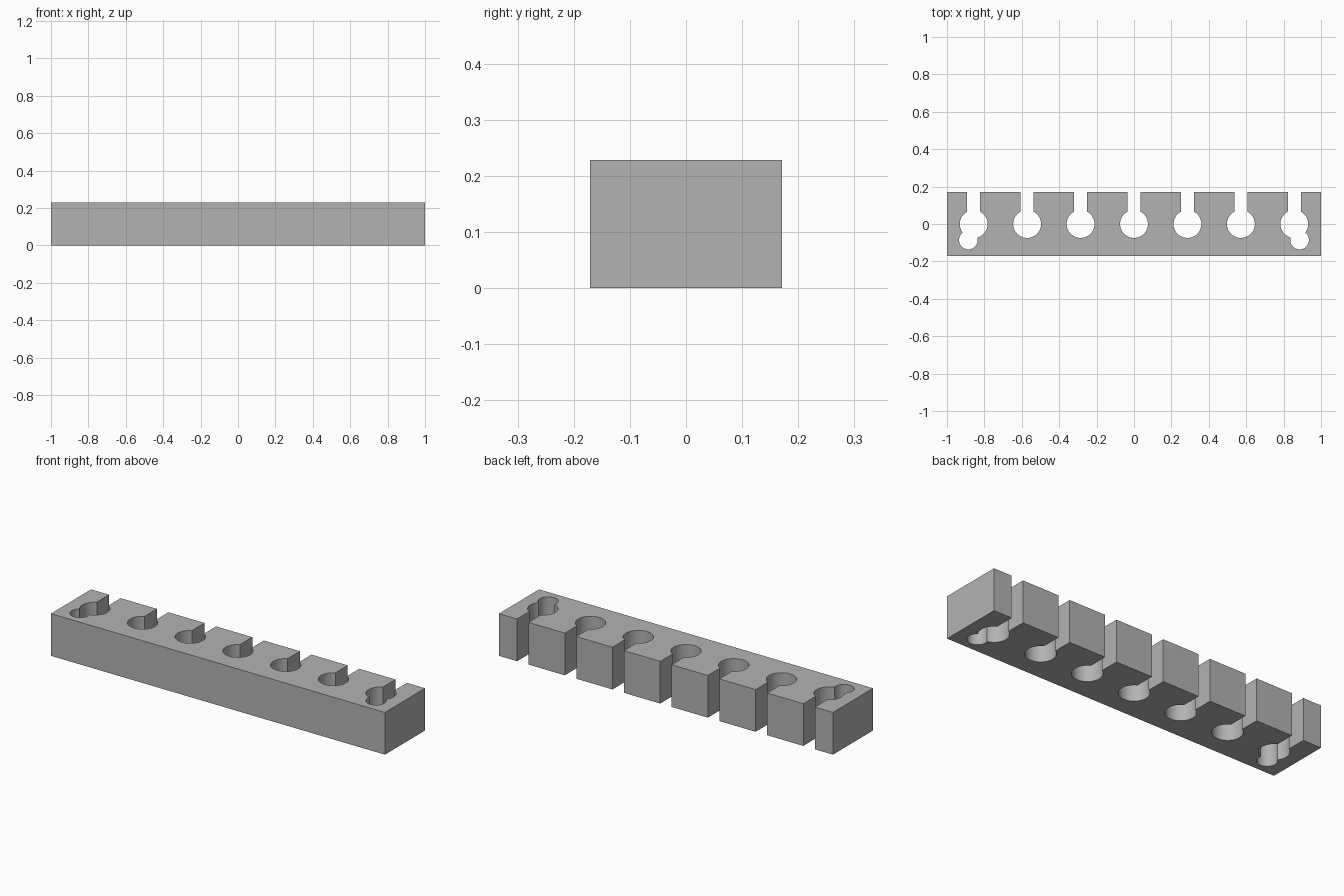
import bpy
import bmesh
from math import acos, atan2, cos, sin, pi, hypot, radians

cube = bpy.data.objects.get("Cube")
if cube:
    bpy.data.objects.remove(cube, do_unlink=True)

LENGTH, DEPTH, HEIGHT = 2.0, 0.343, 0.2286
PITCH = LENGTH / 7
HOLE_R, SLOT_HALF = 0.0745, 0.0345
POCKET_R, POCKET_DX, POCKET_DY = 0.05, 0.0286, -0.0857


def arc(cx, cy, r, start, end):
    """Points along an arc, both ends included."""
    n = max(4, int(abs(end - start) / radians(6)))
    steps = [start + (end - start) * i / n for i in range(n + 1)]
    return [(cx + r * cos(a), cy + r * sin(a)) for a in steps]


def keyhole(cx, side):
    """Slot and round hole; side adds a small pocket leaning outwards."""
    mouth = acos(SLOT_HALF / HOLE_R)
    first, last = mouth, -pi - mouth
    if side == 0:
        path = arc(cx, 0, HOLE_R, first, last)
    else:
        dx = side * POCKET_DX
        dist = hypot(dx, POCKET_DY)
        aim = atan2(POCKET_DY, dx)
        h = acos((HOLE_R**2 + dist**2 - POCKET_R**2) / (2 * HOLE_R * dist))
        g = pi - acos((POCKET_R**2 + dist**2 - HOLE_R**2) / (2 * POCKET_R * dist))
        path = arc(cx, 0, HOLE_R, first, aim + h)
        path += arc(cx + dx, POCKET_DY, POCKET_R, aim + g, aim - g)[1:-1]
        path += arc(cx, 0, HOLE_R, aim - h, last)
    return [(cx + SLOT_HALF, DEPTH / 2)] + path + [(cx - SLOT_HALF, DEPTH / 2)]


# Outline of the bar, with the keyholes along its back edge
x, y = LENGTH / 2, DEPTH / 2
outline = [(-x, y), (-x, -y), (x, -y), (x, y)]
for i in range(3, -4, -1):
    outline += keyhole(i * PITCH, (i == 3) - (i == -3))

# Extrude the outline into a solid
bm = bmesh.new()
base = bm.faces.new([bm.verts.new((px, py, 0)) for px, py in outline])
top = bmesh.ops.extrude_face_region(bm, geom=[base], use_keep_orig=True)
bmesh.ops.translate(bm, vec=(0, 0, HEIGHT),
                    verts=[v for v in top["geom"] if isinstance(v, bmesh.types.BMVert)])
bmesh.ops.recalc_face_normals(bm, faces=bm.faces)
mesh = bpy.data.meshes.new("slotted_bar")
bm.to_mesh(mesh)
bm.free()

bar = bpy.data.objects.new("slotted_bar", mesh)
bpy.context.collection.objects.link(bar)

# Plain grey material
grey = bpy.data.materials.new("plain_grey")
grey.use_nodes = True
colour = (0.45, 0.45, 0.45, 1)
grey.diffuse_color = colour
grey.node_tree.nodes["Principled BSDF"].inputs["Base Color"].default_value = colour
mesh.materials.append(grey)

# Smooth hole walls, sharp edges elsewhere
bpy.ops.object.select_all(action="DESELECT")
bar.select_set(True)
bpy.context.view_layer.objects.active = bar
bpy.ops.object.shade_smooth_by_angle(angle=radians(30))
